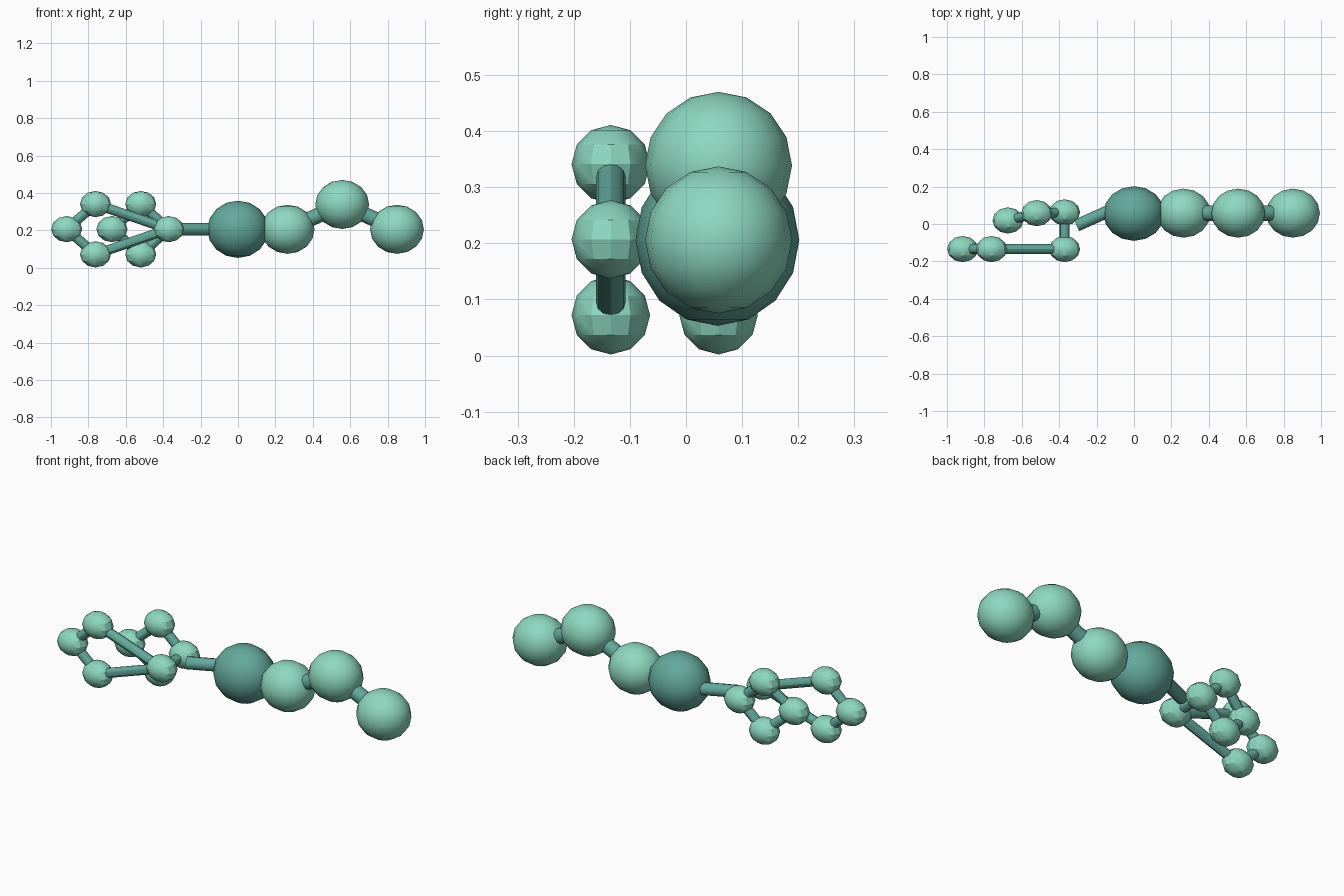
import bpy
from mathutils import Vector

if "Cube" in bpy.data.objects:
    bpy.data.objects.remove(bpy.data.objects["Cube"])


def material(name, rgb):
    m = bpy.data.materials.new(name)
    m.diffuse_color = (*rgb, 1)
    m.use_nodes = True
    m.node_tree.nodes["Principled BSDF"].inputs["Base Color"].default_value = m.diffuse_color
    return m


LIGHT = material("light_mint", (0.27, 0.69, 0.53))
DARK = material("deep_teal", (0.125, 0.39, 0.33))


def finish(name, mat):
    ob = bpy.context.object
    ob.name = name
    ob.data.materials.append(mat)
    bpy.ops.object.shade_smooth_by_angle()
    return ob


def ball(name, pos, radii, mat, segs):
    bpy.ops.mesh.primitive_uv_sphere_add(segments=segs, ring_count=segs // 2, radius=1, location=pos)
    ob = bpy.context.object
    ob.scale = radii
    bpy.ops.object.transform_apply(location=False, rotation=False, scale=True)
    return finish(name, mat)


def rod(name, a, b, radius):
    a, b = Vector(a), Vector(b)
    d = b - a
    bpy.ops.mesh.primitive_cylinder_add(vertices=12, radius=radius, depth=d.length, location=(a + b) / 2)
    bpy.context.object.rotation_euler = d.to_track_quat('Z', 'Y').to_euler()
    return finish(name, DARK)


# two four-ball rings: tip, upper, hub, lower
Z, UP, LOW = 0.207, 0.341, 0.072
front = [(-0.916, -0.134, Z), (-0.762, -0.134, UP), (-0.371, -0.134, Z), (-0.762, -0.134, LOW)]
back = [(-0.674, 0.019, Z), (-0.52, 0.058, UP), (-0.371, 0.062, Z), (-0.52, 0.058, LOW)]
for label, ring in (("front", front), ("back", back)):
    for i, p in enumerate(ring):
        ball(f"{label}_ring_ball_{i}", p, (0.083, 0.07, 0.07), LIGHT, 12)
        rod(f"{label}_ring_rod_{i}", p, ring[(i + 1) % 4], 0.026)
rod("ring_bridge", front[2], back[2], 0.026)

# large centre ball and the rod towards the rings
core = (0, 0.056, 0.206)
ball("centre_ball", core, (0.164, 0.146, 0.153), DARK, 16)
rod("ring_stem", (-0.307, -0.008, Z), (-0.1, 0.085, Z), 0.033)

# zigzag chain of medium balls
chain = [core, (0.265, 0.058, 0.206), (0.557, 0.058, 0.339), (0.85, 0.058, 0.206)]
for i in range(1, 4):
    ball(f"chain_ball_{i}", chain[i], (0.144, 0.131, 0.131), LIGHT, 16)
    rod(f"chain_rod_{i}", chain[i - 1], chain[i], 0.041)
